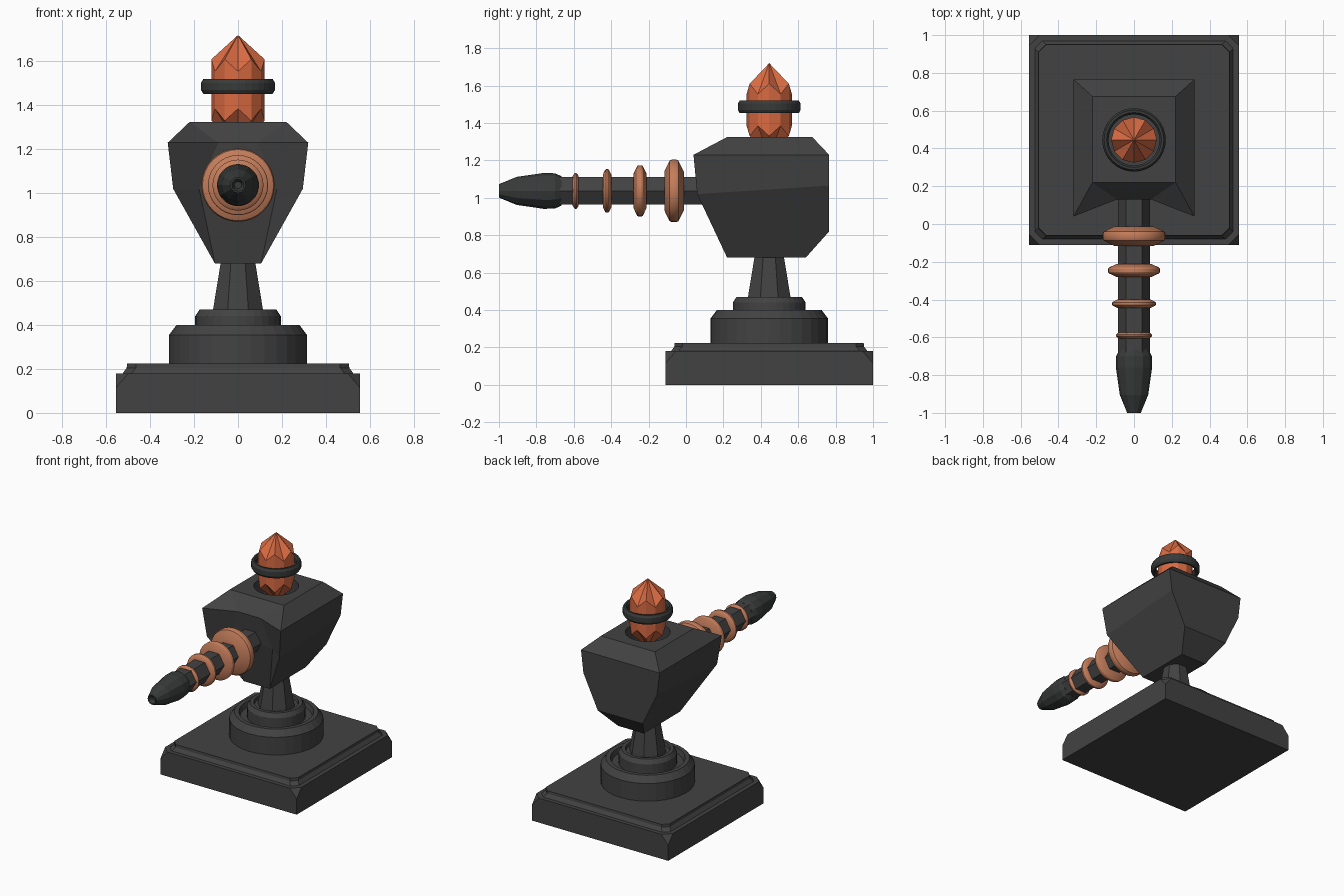
import bpy, bmesh, math

if "Cube" in bpy.data.objects:
    bpy.data.objects.remove(bpy.data.objects["Cube"])

CY = 0.445      # y of the pedestal axis
BZ = 1.037      # z of the barrel axis


def material(name, rgb):
    m = bpy.data.materials.new(name)
    m.diffuse_color = (*rgb, 1)
    m.use_nodes = True
    m.node_tree.nodes["Principled BSDF"].inputs["Base Color"].default_value = m.diffuse_color
    return m


DARK = material("dark stone", (0.055, 0.055, 0.055))
IRON = material("dark iron", (0.04, 0.043, 0.043))
COPPER = material("copper", (0.55, 0.205, 0.105))
ORANGE = material("orange crystal", (0.69, 0.145, 0.055))


def finish(bm, name, mat, smooth=False):
    bmesh.ops.recalc_face_normals(bm, faces=bm.faces[:])
    me = bpy.data.meshes.new(name)
    bm.to_mesh(me)
    bm.free()
    ob = bpy.data.objects.new(name, me)
    bpy.context.collection.objects.link(ob)
    me.materials.append(mat)
    if smooth:
        bpy.ops.object.select_all(action='DESELECT')
        ob.select_set(True)
        bpy.context.view_layer.objects.active = ob
        bpy.ops.object.shade_smooth_by_angle(angle=math.radians(30))
    return ob


def lathe(name, profile, segs, mat, axis='Z', closed=False, turn=0.0, smooth=False):
    """Spin (radius, height) points round the pedestal axis (Z) or barrel axis (Y)."""
    bm = bmesh.new()
    rings = []
    for r, h in profile:
        ring = []
        for i in range(segs):
            a = turn + 2 * math.pi * i / segs
            c, s = r * math.cos(a), r * math.sin(a)
            ring.append(bm.verts.new((c, CY + s, h) if axis == 'Z' else (c, h, BZ + s)))
        rings.append(ring)
    pairs = list(zip(rings, rings[1:]))
    if closed:
        pairs.append((rings[-1], rings[0]))
    else:
        bm.faces.new(rings[0])
        bm.faces.new(rings[-1])
    for lo, hi in pairs:
        for i in range(segs):
            j = (i + 1) % segs
            bm.faces.new((lo[i], lo[j], hi[j], hi[i]))
    return finish(bm, name, mat, smooth)


# Square plinth: stepped top edge, corners cut lower
bm = bmesh.new()
W = 0.555


def octagon(w, c, z):
    pts = [(w, -c), (w, c), (c, w), (-c, w), (-w, c), (-w, -c), (-c, -w), (c, -w)]
    return [bm.verts.new((x, CY + y, z)) for x, y in pts]


signs = [(1, 1), (-1, 1), (-1, -1), (1, -1)]
floor = [bm.verts.new((W * x, CY + W * y, 0)) for x, y in signs]
corner = [bm.verts.new((W * x, CY + W * y, 0.115)) for x, y in signs]
rings = [octagon(W, 0.5, 0.18), octagon(0.525, 0.485, 0.18),
         octagon(0.507, 0.465, 0.205), octagon(0.505, 0.465, 0.225)]
bm.faces.new(floor)
bm.faces.new(rings[-1])
for k in range(4):
    n = (k + 1) % 4
    p0, p1, p2 = (rings[0][(2 * k + s) % 8] for s in (1, 2, 3))
    bm.faces.new((corner[k], p0, p1))
    bm.faces.new((floor[k], floor[n], corner[n], p2, p1, corner[k]))
for lo, hi in zip(rings, rings[1:]):
    for i in range(8):
        j = (i + 1) % 8
        bm.faces.new((lo[i], lo[j], hi[j], hi[i]))
finish(bm, "plinth", DARK)

# Round tiers and tapered post
lathe("lower_drum", [(0.314, 0.22), (0.314, 0.355), (0.28, 0.40), (0.25, 0.40), (0.24, 0.365)],
      32, DARK)
lathe("upper_drum", [(0.195, 0.36), (0.195, 0.44), (0.175, 0.47), (0.15, 0.47), (0.145, 0.45)],
      32, DARK)
lathe("post", [(0.126, 0.44), (0.123, 0.47), (0.084, 0.69)], 8, DARK, turn=math.pi / 8)

# Faceted head, mirrored half outline, with a sunken front panel
half = dict(a=(.105, .22, .68), b=(.105, .64, .68), c=(.183, .765, .82), d=(.30, .765, 1.065),
            e=(.32, .765, 1.23), f=(.22, .675, 1.325), g=(.22, .22, 1.325), h=(.32, .04, 1.23),
            i=(.295, .06, 1.02), j=(.177, .15, 1.02), k=(.09, .13, 1.23))
bm = bmesh.new()
R = {n: bm.verts.new(p) for n, p in half.items()}
L = {n: bm.verts.new((-p[0], p[1], p[2])) for n, p in half.items()}
for side in (R, L):
    for face in ("abcdi", "dehi", "efgh", "gkh", "hkji", "ija"):
        bm.faces.new([side[n] for n in face])
loop = "gfedcbajk"
for m, n in zip(loop, loop[1:] + loop[0]):
    bm.faces.new((R[m], R[n], L[n], L[m]))
head = finish(bm, "head", DARK)

# Socket for the crystal
cutter = lathe("socket_cutter", [(0.15, 1.20), (0.15, 1.4)], 32, DARK)
cutter.hide_render = True
cutter.hide_viewport = True
cut = head.modifiers.new("socket", 'BOOLEAN')
cut.operation = 'DIFFERENCE'
cut.solver = 'EXACT'
cut.object = cutter

# Crystal: twelve sides with zigzag shoulders, pointed at both ends
bm = bmesh.new()
top, low = [], []
for i in range(12):
    a = math.pi * i / 6
    x, y = 0.121 * math.cos(a), CY + 0.121 * math.sin(a)
    top.append(bm.verts.new((x, y, 1.61 if i % 2 == 0 else 1.555)))
    low.append(bm.verts.new((x, y, 1.33 if i % 2 == 0 else 1.385)))
tip = bm.verts.new((0, CY, 1.72))
foot = bm.verts.new((0, CY, 1.22))
for i in range(12):
    j = (i + 1) % 12
    bm.faces.new((low[i], low[j], top[j], top[i]))
    bm.faces.new((top[i], top[j], tip))
    bm.faces.new((low[j], low[i], foot))
finish(bm, "crystal", ORANGE)

# Floating ring round the crystal
lathe("crystal_ring", [(0.135, 1.468), (0.145, 1.453), (0.158, 1.453), (0.168, 1.47),
                       (0.168, 1.503), (0.158, 1.52), (0.145, 1.52), (0.135, 1.505)],
      32, IRON, closed=True)

# Hexagonal barrel and its rounded muzzle
lathe("barrel", [(0.085, 0.25), (0.085, -0.70)], 6, DARK, axis='Y')
lathe("muzzle", [(0.078, -0.665), (0.094, -0.70), (0.096, -0.76), (0.075, -0.905),
                 (0.036, -1.0), (0.028, -1.0), (0.016, -0.97)], 12, IRON, axis='Y')

# Copper discs, growing towards the head
for n, (y, r, t) in enumerate([(-0.59, 0.096, 0.016), (-0.422, 0.116, 0.023),
                               (-0.246, 0.137, 0.034), (-0.064, 0.167, 0.052)]):
    hub = 0.07 + (r - 0.07) * 0.35
    lathe(f"barrel_disc_{n + 1}",
          [(0.07, y - t), (hub, y - t), (r * 0.97, y - t * 0.45), (r, y - t * 0.25),
           (r, y + t * 0.25), (r * 0.97, y + t * 0.45), (hub, y + t), (0.07, y + t)],
          32, COPPER, axis='Y', closed=True, smooth=True)
